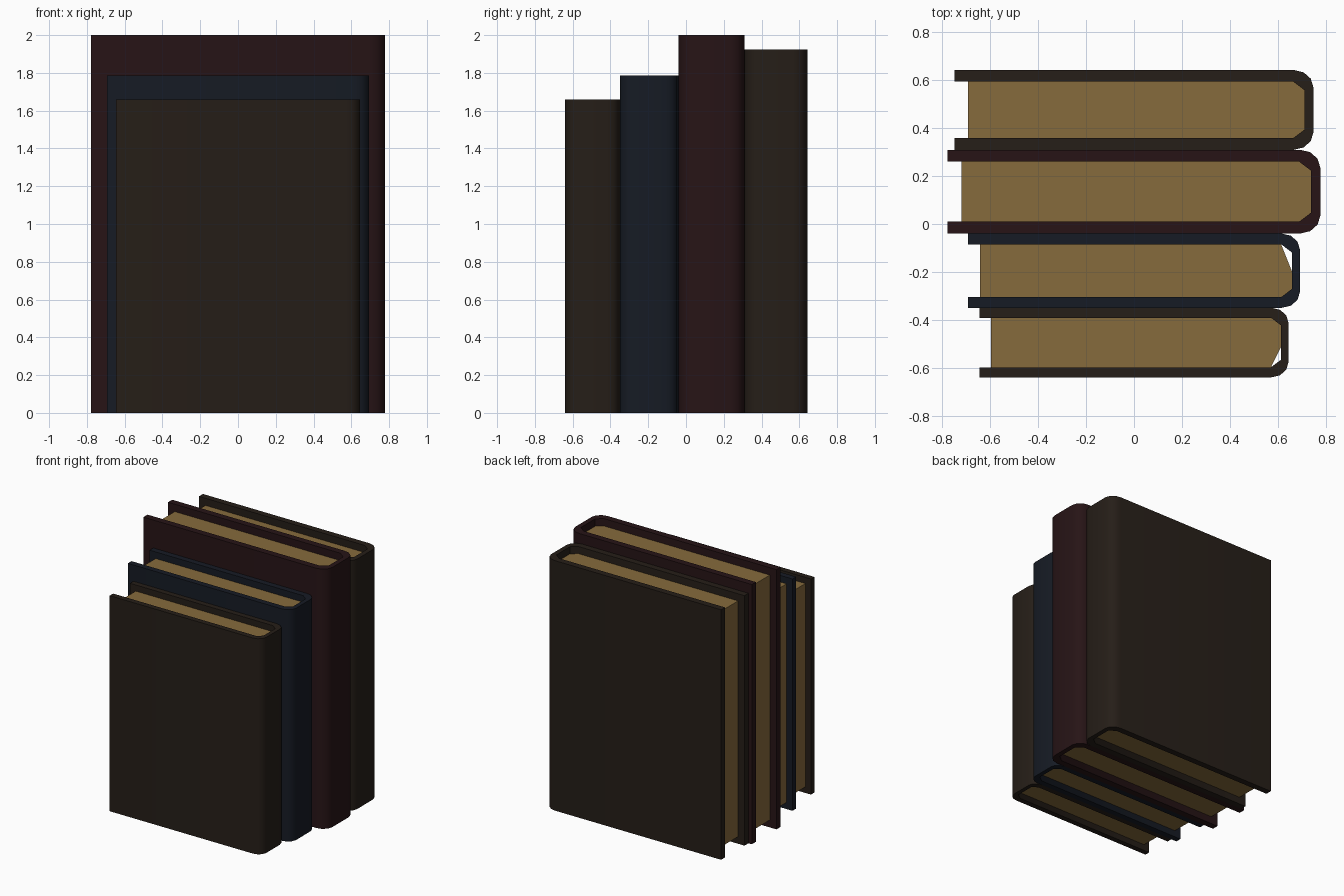
import bpy, bmesh, math

if "Cube" in bpy.data.objects:
    bpy.data.objects.remove(bpy.data.objects["Cube"])


def material(name, color):
    m = bpy.data.materials.new(name)
    m.diffuse_color = (*color, 1)
    m.use_nodes = True
    m.node_tree.nodes["Principled BSDF"].inputs["Base Color"].default_value = m.diffuse_color
    return m


BROWN = material("brown_leather", (0.019, 0.013, 0.009))
NAVY = material("navy_leather", (0.008, 0.011, 0.018))
MAROON = material("maroon_leather", (0.020, 0.007, 0.008))
PAPER = material("paper", (0.24, 0.145, 0.045))


def prism(name, outline, z0, z1, mat, smooth=False):
    """Extrude a flat outline between two heights."""
    bm = bmesh.new()
    face = bm.faces.new([bm.verts.new((x, y, z0)) for x, y in outline])
    top = bmesh.ops.extrude_face_region(bm, geom=[face])["geom"]
    verts = [v for v in top if isinstance(v, bmesh.types.BMVert)]
    bmesh.ops.translate(bm, verts=verts, vec=(0, 0, z1 - z0))
    bmesh.ops.recalc_face_normals(bm, faces=bm.faces)
    me = bpy.data.meshes.new(name)
    bm.to_mesh(me)
    bm.free()
    me.materials.append(mat)
    ob = bpy.data.objects.new(name, me)
    bpy.context.collection.objects.link(ob)
    if smooth:
        bpy.ops.object.select_all(action='DESELECT')
        ob.select_set(True)
        bpy.context.view_layer.objects.active = ob
        bpy.ops.object.shade_smooth_by_angle(angle=math.radians(40))
    return ob


def book(name, half, y0, y1, height, mat, low=(1, 1), high=(1, 1)):
    """low / high scale the page block's chamfer at its two spine corners."""
    s = height / 2
    t = 0.05 * s                    # board thickness
    ts = 0.038 * s                  # spine thickness
    rx, ry = 0.085 * s, 0.075 * s   # rounded spine corner
    cx, cy = 0.05 * s, 0.038 * s    # inner chamfer
    xi = half - ts

    # cover: rounded outside, chamfered inside, open at the fore edge
    arc = [math.radians(a) for a in (0, 30, 60, 90)]
    outer = [(-half, y0)]
    outer += [(half - rx + rx * math.sin(a), y0 + ry - ry * math.cos(a)) for a in arc]
    outer += [(half - rx + rx * math.cos(a), y1 - ry + ry * math.sin(a)) for a in arc]
    outer += [(-half, y1)]
    inner = [(-half, y1 - t), (xi - cx, y1 - t), (xi, y1 - t - cy),
             (xi, y0 + t + cy), (xi - cx, y0 + t), (-half, y0 + t)]
    prism(name + "_cover", outer + inner, 0, height, mat, True)

    # page block, set back from the board edges
    inset = 0.057 * s
    pages = [(-half + inset, y0 + t), (xi - cx * low[0], y0 + t),
             (xi, y0 + t + cy * low[1]), (xi, y1 - t - cy * high[1]),
             (xi - cx * high[0], y1 - t), (-half + inset, y1 - t)]
    prism(name + "_pages", pages, inset, height - inset, PAPER)


book("small_brown_book", 0.645, -0.64, -0.35, 1.66, BROWN, low=(1, 2.7))
book("navy_book", 0.693, -0.35, -0.04, 1.785, NAVY, high=(1, 3.3))
book("maroon_book", 0.778, -0.04, 0.31, 2.0, MAROON)
book("large_brown_book", 0.749, 0.31, 0.643, 1.925, BROWN)
